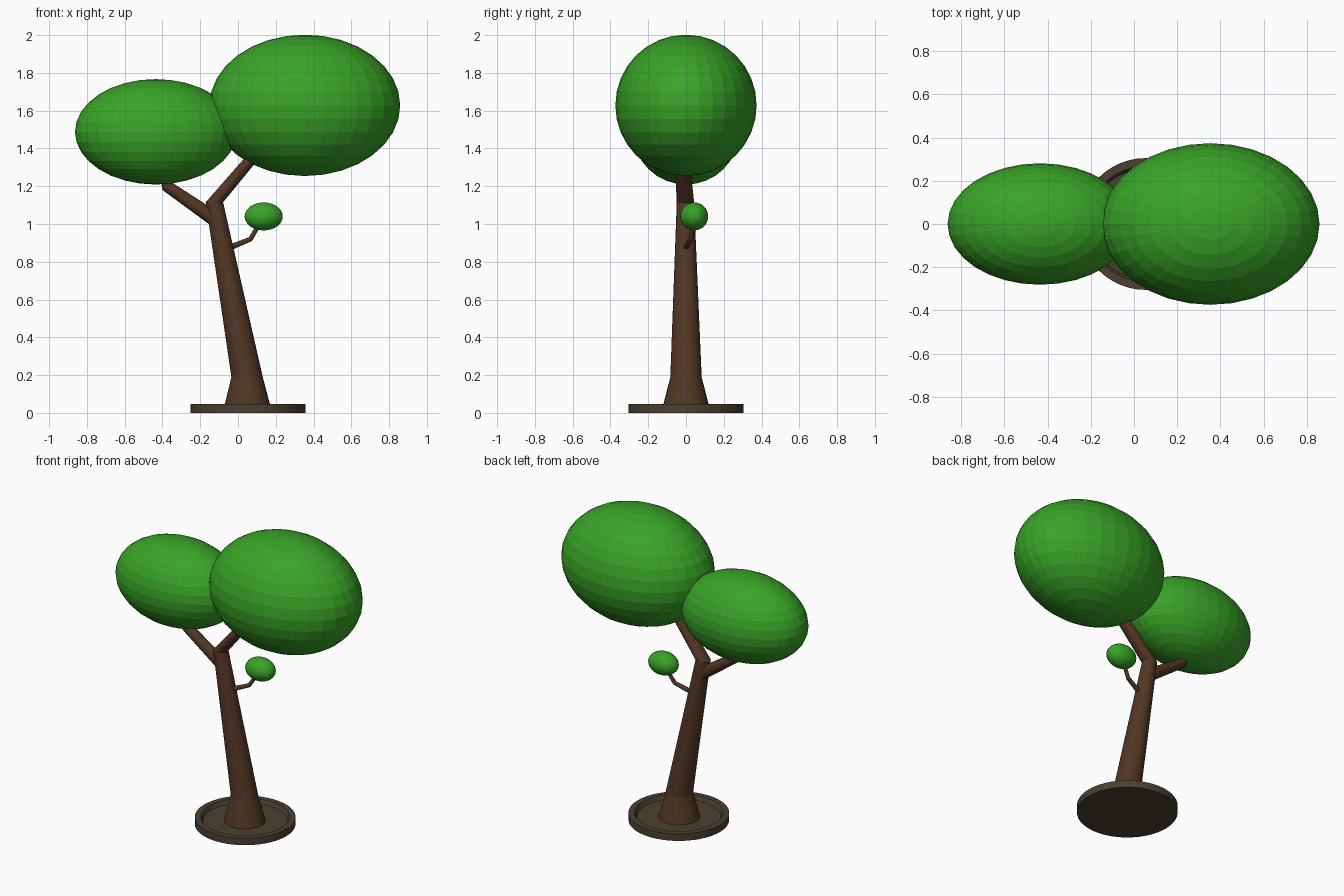
import bpy, bmesh, math
from mathutils import Vector

if "Cube" in bpy.data.objects:
    bpy.data.objects.remove(bpy.data.objects["Cube"])

def material(name, rgb):
    m = bpy.data.materials.new(name)
    m.diffuse_color = (*rgb, 1)
    m.use_nodes = True
    m.node_tree.nodes["Principled BSDF"].inputs["Base Color"].default_value = m.diffuse_color
    return m

BARK = material("bark", (0.085, 0.038, 0.018))
SOIL = material("soil", (0.07, 0.052, 0.03))
LEAF = material("leaf", (0.04, 0.37, 0.02))

def finish(name, bm, mat):
    bmesh.ops.recalc_face_normals(bm, faces=bm.faces)
    me = bpy.data.meshes.new(name)
    bm.to_mesh(me)
    bm.free()
    me.materials.append(mat)
    ob = bpy.data.objects.new(name, me)
    bpy.context.collection.objects.link(ob)
    return ob

def tube(name, rings, mat, sides=32, level=False):
    """Loft circles (x, y, z, radius); level keeps every circle horizontal."""
    bm = bmesh.new()
    pts = [Vector(r[:3]) for r in rings]
    loops = []
    for i, p in enumerate(pts):
        before = (p - pts[max(i - 1, 0)]).normalized()
        after = (pts[min(i + 1, len(pts) - 1)] - p).normalized()
        axis = Vector((0, 0, 1)) if level else (before + after).normalized()
        u = Vector((0, 1, 0)).cross(axis).normalized()
        v = axis.cross(u)
        angles = [math.tau * k / sides for k in range(sides)]
        loops.append([bm.verts.new(p + rings[i][3] * (u * math.cos(a) + v * math.sin(a)))
                      for a in angles])
    for a, b in zip(loops, loops[1:]):
        for k in range(sides):
            n = (k + 1) % sides
            bm.faces.new((a[k], a[n], b[n], b[k]))
    bm.faces.new(loops[0])
    bm.faces.new(loops[-1])
    return finish(name, bm, mat)

def foliage(name, centre, radii):
    bm = bmesh.new()
    bmesh.ops.create_uvsphere(bm, u_segments=32, v_segments=16, radius=1)
    bmesh.ops.scale(bm, vec=radii, verts=bm.verts)
    ob = finish(name, bm, LEAF)
    ob.location = centre

# Round base with a raised rim and sunken floor
cx = 0.053
tube("base", [(cx, 0, 0, 0.305), (cx, 0, 0.047, 0.305),
              (cx, 0, 0.047, 0.268), (cx, 0, 0.022, 0.255)], SOIL, 48, True)

# Flared leaning trunk running on into the right branch
tube("trunk", [(0.05, 0, 0.015, 0.127), (0.048, 0, 0.19, 0.083),
               (-0.125, -0.003, 1.115, 0.046), (0.055, -0.02, 1.327, 0.04),
               (0.16, -0.03, 1.45, 0.03)], BARK, 32, True)

# Left branch, bending up into its crown
tube("left_branch", [(-0.1, 0, 1.01, 0.041), (-0.143, 0, 1.04, 0.039),
                     (-0.372, 0, 1.198, 0.033), (-0.41, 0, 1.38, 0.028)], BARK)

# Small side twig
tube("twig", [(-0.07, 0, 0.87, 0.016), (-0.025, 0.003, 0.883, 0.015),
              (0.066, 0.025, 0.92, 0.013), (0.125, 0.043, 1.02, 0.011)], BARK, 16)

# Foliage
foliage("large_crown", (0.354, 0, 1.628), (0.505, 0.374, 0.374))
foliage("left_crown", (-0.435, 0, 1.488), (0.428, 0.281, 0.279))
foliage("small_leaf_cluster", (0.136, 0.043, 1.04), (0.101, 0.074, 0.074))
